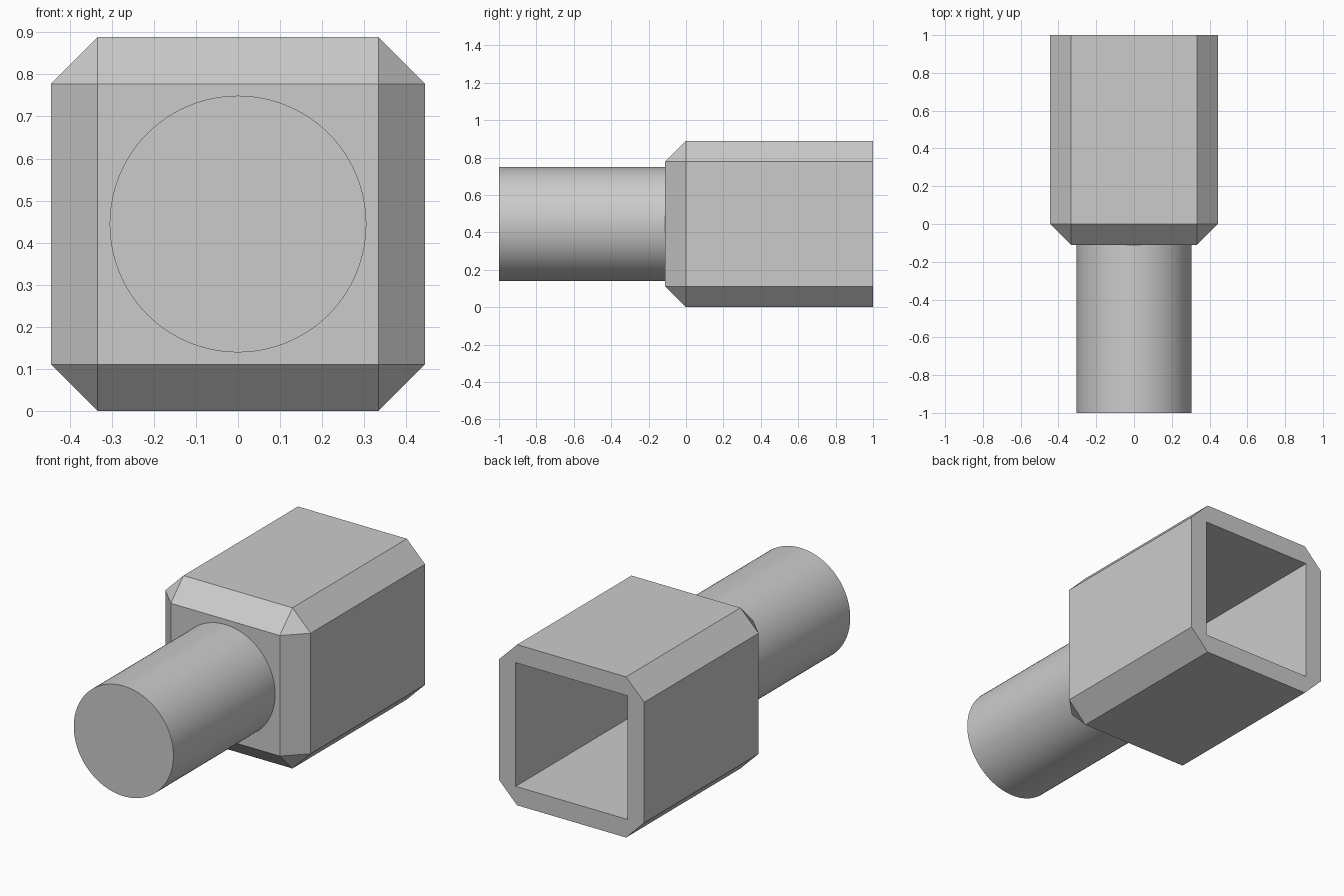
import bpy
import bmesh
import math
from mathutils import Matrix, Vector

HALF = 0.4444      # half width of the housing, also its centre height
CHAMFER = 0.111
HOLE = 0.342       # half width of the square socket
RADIUS = 0.305

cube = bpy.data.objects.get("Cube")
if cube:
    bpy.data.objects.remove(cube, do_unlink=True)

grey = bpy.data.materials.new("grey")
grey.use_nodes = True
colour = (0.6, 0.6, 0.6, 1)
grey.diffuse_color = colour
grey.node_tree.nodes["Principled BSDF"].inputs["Base Color"].default_value = colour


def add_object(name, bm):
    bmesh.ops.recalc_face_normals(bm, faces=bm.faces)
    mesh = bpy.data.meshes.new(name)
    bm.to_mesh(mesh)
    bm.free()
    mesh.materials.append(grey)
    obj = bpy.data.objects.new(name, mesh)
    bpy.context.collection.objects.link(obj)
    return obj


def box(half, front, back):
    bm = bmesh.new()
    size = Vector((2 * half, back - front, 2 * half))
    place = Matrix.Translation((0, (front + back) / 2, HALF)) @ Matrix.Diagonal(size.to_4d())
    bmesh.ops.create_cube(bm, size=1, matrix=place)
    return bm


# Housing: box chamfered on every edge except the rear rim
bm = box(HALF, -CHAMFER, 1)
edges = [e for e in bm.edges if min(v.co.y for v in e.verts) < 0]
bmesh.ops.bevel(bm, geom=edges, offset=CHAMFER, offset_type='OFFSET',
                segments=1, affect='EDGES')
housing = add_object("housing", bm)

# Square socket cut in from the rear
cutter = add_object("socket_cutter", box(HOLE, HOLE - HALF + 0.0924, 1.2))
cutter.hide_render = True
cut = housing.modifiers.new("socket", 'BOOLEAN')
cut.operation = 'DIFFERENCE'
cut.solver = 'EXACT'
cut.object = cutter
bpy.context.view_layer.objects.active = housing
bpy.ops.object.modifier_apply(modifier=cut.name)
bpy.data.objects.remove(cutter, do_unlink=True)

# Round shaft joined to the front face
bm = bmesh.new()
length = 1 - CHAMFER
place = Matrix.Translation((0, -1 + length / 2, HALF)) @ Matrix.Rotation(math.pi / 2, 4, 'X')
bmesh.ops.create_cone(bm, cap_ends=True, segments=96, radius1=RADIUS,
                      radius2=RADIUS, depth=length, matrix=place)
shaft = add_object("shaft", bm)
bpy.ops.object.select_all(action='DESELECT')
shaft.select_set(True)
bpy.context.view_layer.objects.active = shaft
bpy.ops.object.shade_smooth_by_angle(angle=math.radians(30))
